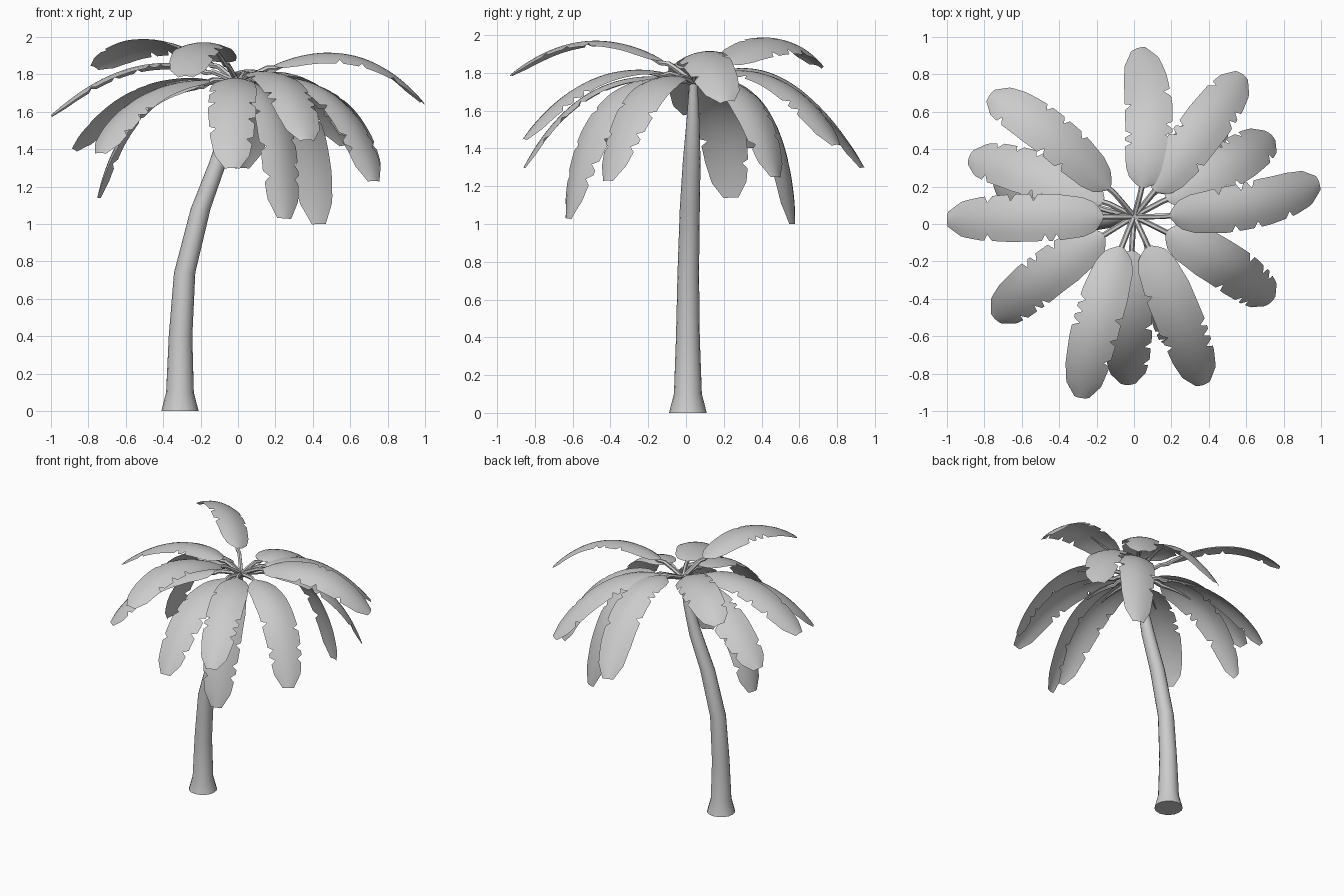
import bpy, bmesh, math, random
from mathutils import Vector

if "Cube" in bpy.data.objects:
    bpy.data.objects.remove(bpy.data.objects["Cube"])

random.seed(4)

grey = bpy.data.materials.new("plain_grey")
grey.diffuse_color = (0.6, 0.6, 0.6, 1)
grey.use_nodes = True
grey.node_tree.nodes["Principled BSDF"].inputs["Base Color"].default_value = grey.diffuse_color


def finish(name, bm):
    mesh = bpy.data.meshes.new(name)
    bm.to_mesh(mesh)
    bm.free()
    mesh.materials.append(grey)
    for p in mesh.polygons:
        p.use_smooth = True
    ob = bpy.data.objects.new(name, mesh)
    bpy.context.collection.objects.link(ob)
    bpy.context.view_layer.objects.active = ob
    ob.select_set(True)
    bpy.ops.object.shade_smooth_by_angle(angle=math.radians(45))
    ob.select_set(False)
    return ob


def bridge(bm, rows, closed):
    for a, b in zip(rows, rows[1:]):
        n = len(a)
        for i in range(n if closed else n - 1):
            j = (i + 1) % n
            bm.faces.new((a[i], a[j], b[j], b[i]))


def lerp_table(table, x):
    for (x0, y0), (x1, y1) in zip(table, table[1:]):
        if x <= x1:
            return y0 + (y1 - y0) * (x - x0) / (x1 - x0)
    return table[-1][1]


# trunk: leaning tapered tube (x, y, z, radius)
TRUNK = [(-.31, .01, 0, .1), (-.31, .01, .1, .074), (-.307, .01, .4, .063),
         (-.285, .012, .74, .057), (-.2, .02, 1.08, .053),
         (-.107, .03, 1.33, .047), (-.045, .037, 1.55, .034), (0, .04, 1.77, .02)]
bm = bmesh.new()
rings = []
for x, y, z, r in TRUNK:
    rings.append([bm.verts.new((x + r * math.cos(k * math.tau / 16),
                                y + r * math.sin(k * math.tau / 16), z))
                  for k in range(16)])
bridge(bm, rings, True)
bm.faces.new(rings[0][::-1])
bm.faces.new(rings[-1])
finish("trunk", bm)

# leaves: (point on the middle of the rib, tip, roll about the rib)
CROWN = Vector((0, .04, 1.75))
LEAVES = [
    ((.6, .09, 1.9), (.99, .22, 1.65), .2),
    ((-.55, .035, 1.84), (-1, .025, 1.58), .06),
    ((.08, .55, 1.75), (.02, .94, 1.3), 0),
    ((.345, .48, 1.76), (.58, .8, 1.42), 0),
    ((-.19, -.5, 1.97), (-.28, -.93, 1.79), 0),
    ((.23, -.48, 1.77), (.37, -.86, 1.45), 0),
    ((-.03, -.52, 1.69), (-.03, -.86, 1.3), 0),
    ((-.43, .48, 1.97), (-.77, .69, 1.84), .35),
    ((.5, -.23, 1.68), (.73, -.42, 1.23), 0),
    ((.5, .32, 1.67), (.73, .48, 1.25), -.15),
    ((.315, .42, 1.6), (.435, .57, 1.0), -.25),
    ((.2, -.43, 1.58), (.25, -.63, 1.03), -.4),
    ((-.52, .17, 1.6), (-.75, .24, 1.14), -.15),
    ((-.52, .27, 1.7), (-.88, .36, 1.4), .3),
    ((-.48, -.28, 1.69), (-.74, -.51, 1.38), 0),
]
WIDTH = [(0, .02), (.04, .075), (.12, .105), (.3, .125), (.6, .128),
         (.8, .116), (.92, .095), (1, .04)]
T_MID, T_BASE, ROWS = .55, .165, 40
COLUMNS = (-1, -.6, -.25, 0, .25, .6, 1)


def rib_curve(mid, tip, roll):
    """Quadratic curve from the crown through mid to tip."""
    ctrl = (mid - CROWN * (1 - T_MID) ** 2 - tip * T_MID ** 2) / (2 * T_MID * (1 - T_MID))

    def at(t):
        p = CROWN * (1 - t) ** 2 + ctrl * (2 * t * (1 - t)) + tip * t * t
        d = ((ctrl - CROWN) * (1 - t) + (tip - ctrl) * t).normalized()
        side = d.cross(Vector((0, 0, 1))).normalized()
        up = side.cross(d)
        return (p, side * math.cos(roll) - up * math.sin(roll),
                up * math.cos(roll) + side * math.sin(roll))
    return at


for n, (mid, tip, roll) in enumerate(LEAVES, 1):
    at = rib_curve(Vector(mid), Vector(tip), roll)

    # blade: arched strip with a few torn notches in both edges
    notches = {s: random.sample(range(12, ROWS - 4, 3), 3) for s in (-1, 1)}
    bm = bmesh.new()
    rows = []
    for i in range(ROWS + 1):
        s = i / ROWS
        p, side, up = at(T_BASE + (1 - T_BASE) * s)
        w = lerp_table(WIDTH, s)
        row = []
        for u in COLUMNS:
            v = u
            if abs(u) == 1 and i in notches[u]:
                v = u * .72
            drop = .028 * v * v * w / .125
            row.append(bm.verts.new(p + side * (w * v) - up * drop))
        rows.append(row)
    bridge(bm, rows, False)
    finish(f"leaf_blade_{n}", bm)

    # stalk: thin tube from the crown, tapering out under the blade
    bm = bmesh.new()
    rings = []
    for i in range(13):
        t = i / 12 * .4
        p, side, up = at(t)
        f = min(1, max(0, (t - T_BASE) / (.4 - T_BASE)))
        r = .015 - .011 * f
        c = p - up * (r * 1.15 if t > T_BASE else 0)
        rings.append([bm.verts.new(c + side * (r * math.cos(k * math.tau / 6))
                                   + up * (r * math.sin(k * math.tau / 6)))
                      for k in range(6)])
    bridge(bm, rings, True)
    bm.faces.new(rings[0][::-1])
    bm.faces.new(rings[-1])
    bmesh.ops.recalc_face_normals(bm, faces=bm.faces)
    finish(f"leaf_stalk_{n}", bm)
